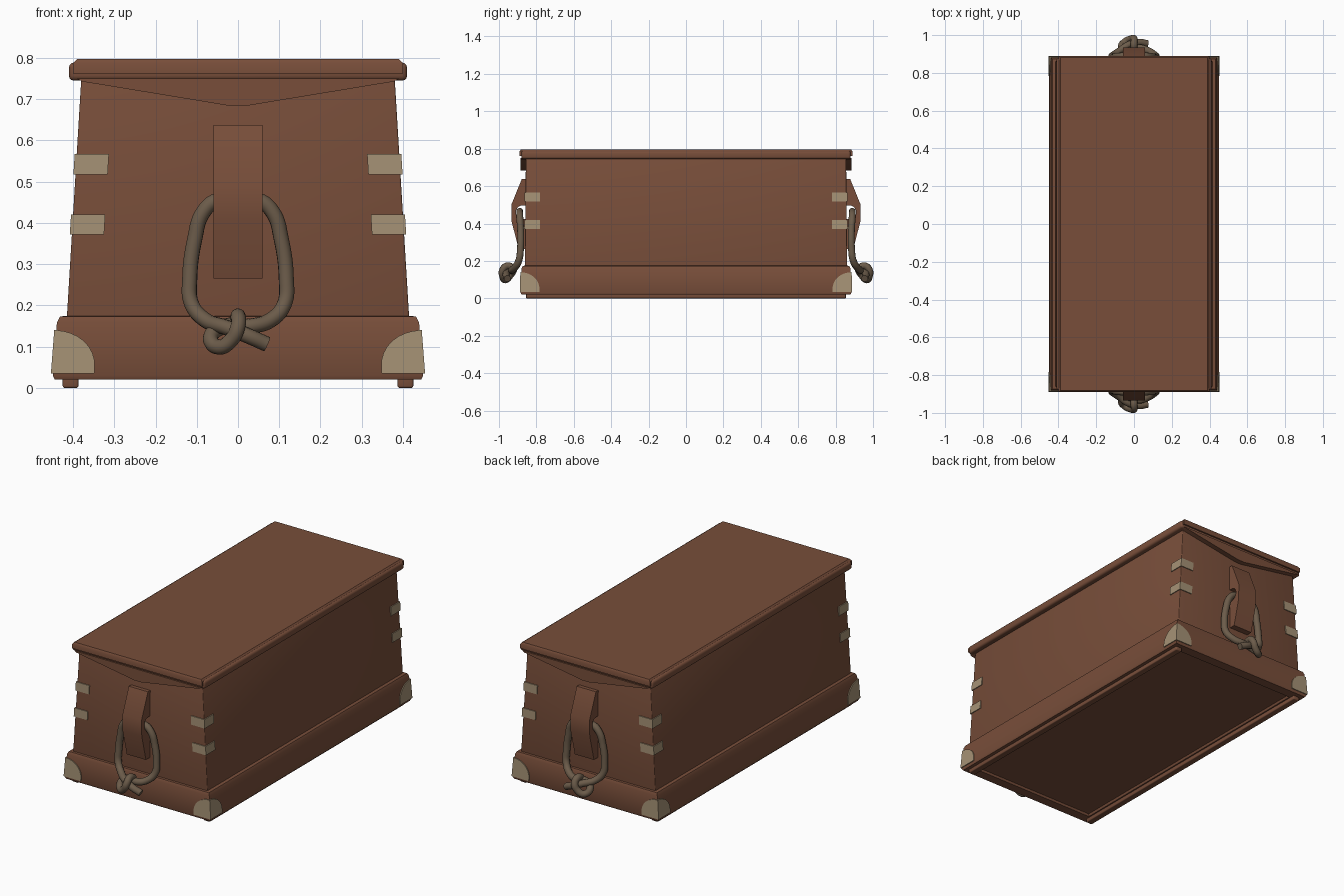
import bpy, bmesh, math

if "Cube" in bpy.data.objects:
    bpy.data.objects.remove(bpy.data.objects["Cube"])


def material(name, rgb):
    m = bpy.data.materials.new(name)
    m.diffuse_color = (*rgb, 1)
    m.use_nodes = True
    m.node_tree.nodes["Principled BSDF"].inputs["Base Color"].default_value = m.diffuse_color
    return m


WOOD = material("brown wood", (0.188, 0.076, 0.042))
METAL = material("pale metal", (0.376, 0.285, 0.178))
ROPE = material("grey rope", (0.150, 0.107, 0.069))


def loft(name, rings, mat, bevel=0.0, sx=1, sy=1):
    """Skin equal-length point rings and cap both ends."""
    bm = bmesh.new()
    loops = [[bm.verts.new((x * sx, y * sy, z)) for x, y, z in r] for r in rings]
    n = len(loops[0])
    for a, b in zip(loops, loops[1:]):
        for i in range(n):
            j = (i + 1) % n
            bm.faces.new((a[i], a[j], b[j], b[i]))
    bm.faces.new(loops[0])
    bm.faces.new(loops[-1])
    if bevel:
        bmesh.ops.bevel(bm, geom=bm.edges[:], offset=bevel, segments=3,
                        profile=0.5, affect='EDGES')
    bmesh.ops.recalc_face_normals(bm, faces=bm.faces[:])
    me = bpy.data.meshes.new(name)
    bm.to_mesh(me)
    bm.free()
    me.materials.append(mat)
    ob = bpy.data.objects.new(name, me)
    bpy.context.collection.objects.link(ob)
    return ob


def rect(hx, hy, z, cx=0):
    return [(cx - hx, -hy, z), (cx + hx, -hy, z), (cx + hx, hy, z), (cx - hx, hy, z)]


def body_half(z):
    """Half width and half length of the tapered body at height z."""
    t = (z - 0.17) / 0.58
    return 0.415 - 0.035 * t, 0.862 - 0.006 * t


def skirt_half(z):
    t = (z - 0.03) / 0.13
    return 0.449 - 0.010 * t, 0.884 - 0.004 * t


# Tapered body
loft("body", [rect(*body_half(z), z) for z in (0.10, 0.76)], WOOD, 0.004)

# Base skirt with recessed floor and chamfered top
loft("base_skirt", [rect(0.375, 0.82, 0.032), rect(0.38, 0.825, 0.02),
                    rect(0.444, 0.879, 0.02), rect(*skirt_half(0.03), 0.03),
                    rect(*skirt_half(0.158), 0.158), rect(0.432, 0.873, 0.173),
                    rect(0.415, 0.862, 0.175)], WOOD)

# Lid moulding and top panel
loft("lid_moulding", [rect(0.41, 0.880, 0.745), rect(0.41, 0.880, 0.789)], WOOD, 0.012)
loft("lid_top", [rect(0.40, 0.889, 0.762), rect(0.40, 0.889, 0.787),
                 rect(0.39, 0.882, 0.797)], WOOD)

# Runners underneath
for s in (-1, 1):
    loft("runner", [rect(0.019, 0.855, z, s * 0.406) for z in (0.0, 0.035)], WOOD, 0.005)

# Corner hardware: straps on the body and rounded plates on the skirt
W, ZB, H, T = 0.105, 0.035, 0.105, 0.005
PROFILE = [(0, ZB)] + [(W * math.cos(a), ZB + 0.015 + (H - 0.015) * math.sin(a))
                       for a in [math.pi / 2 * i / 8 for i in range(9)]]
PROFILE.insert(1, (W, ZB))


def strap_ring(z):
    hx, hy = body_half(z)
    w = 0.078
    return [(hx + T, hy + T, z), (hx - w, hy + T, z), (hx - w, hy - T, z),
            (hx - T, hy - T, z), (hx - T, hy - w, z), (hx + T, hy - w, z)]


def plate_ring(offset, on_end):
    ring = []
    for u, z in PROFILE:
        hx, hy = skirt_half(z)
        ring.append((hx + T - u, hy + offset, z) if on_end
                    else (hx + offset, hy + T - u, z))
    return ring


for sx in (-1, 1):
    for sy in (-1, 1):
        for z0, z1 in ((0.372, 0.420), (0.518, 0.567)):
            loft("corner_strap", [strap_ring(z0), strap_ring(z1)], METAL, 0, sx, sy)
        for on_end in (True, False):
            loft("base_corner_plate", [plate_ring(-0.004, on_end), plate_ring(T, on_end)],
                 METAL, 0, sx, sy)


def rope(name, pts, sy):
    """Round rope through the given points, turned into a mesh."""
    cu = bpy.data.curves.new(name, 'CURVE')
    cu.dimensions = '3D'
    cu.bevel_depth = 0.0185
    cu.bevel_resolution = 4
    cu.resolution_u = 8
    cu.use_fill_caps = True
    sp = cu.splines.new('BEZIER')
    sp.bezier_points.add(len(pts) - 1)
    for bp, (x, y, z) in zip(sp.bezier_points, pts):
        bp.co = (x, y * sy, z)
        bp.handle_left_type = bp.handle_right_type = 'AUTO'
    cu.materials.append(ROPE)
    ob = bpy.data.objects.new(name, cu)
    bpy.context.collection.objects.link(ob)
    bpy.ops.object.select_all(action='DESELECT')
    ob.select_set(True)
    bpy.context.view_layer.objects.active = ob
    bpy.ops.object.convert(target='MESH')


# Handle block profile (y, z), with a rounded notch for the rope
BLOCK = [(0.85, 0.265), (0.895, 0.265), (0.932, 0.41), (0.934, 0.50), (0.878, 0.638),
         (0.85, 0.638), (0.85, 0.497)]
BLOCK += [(0.875 + 0.035 * math.cos(a), 0.46 + 0.037 * math.sin(a))
          for a in [math.pi / 2 - math.pi * i / 8 for i in range(9)]]
BLOCK += [(0.85, 0.423)]

# Rope: half of the hanging loop, then the two knotted ends
HALF = [(0.08, 0.915, 0.165), (0.113, 0.893, 0.205), (0.117, 0.885, 0.265),
        (0.105, 0.884, 0.36), (0.085, 0.888, 0.425), (0.05, 0.889, 0.455)]
TAIL = [(0.07, 0.955, 0.106), (0.02, 0.962, 0.128), (-0.03, 0.948, 0.147)]
KNOT = [(0.03, 0.932, 0.150), (-0.03, 0.922, 0.150), (-0.066, 0.938, 0.125),
        (-0.048, 0.965, 0.099), (-0.015, 0.980, 0.118), (0.0, 0.981, 0.150),
        (0.0, 0.955, 0.174), (0.0, 0.920, 0.160)]
PATH = TAIL + [(-x, y, z) for x, y, z in HALF] + HALF[::-1] + KNOT

for sy in (-1, 1):
    loft("handle_block", [[(x, y, z) for y, z in BLOCK] for x in (-0.059, 0.059)],
         WOOD, 0, 1, sy)
    rope("rope_handle", PATH, sy)
    # Shallow pointed skirt hanging from each end of the lid
    drop = [(-0.39, 0.75), (-0.378, 0.743), (-0.02, 0.684), (0.02, 0.684),
            (0.378, 0.743), (0.39, 0.75)]
    loft("lid_end_drop", [[(x, y, z) for x, z in drop] for y in (0.85, 0.885)],
         WOOD, 0, 1, sy)

# Smooth rounded parts, keep hard edges
bpy.ops.object.select_all(action='SELECT')
bpy.context.view_layer.objects.active = bpy.context.selected_objects[0]
bpy.ops.object.shade_smooth_by_angle(angle=math.radians(35))
